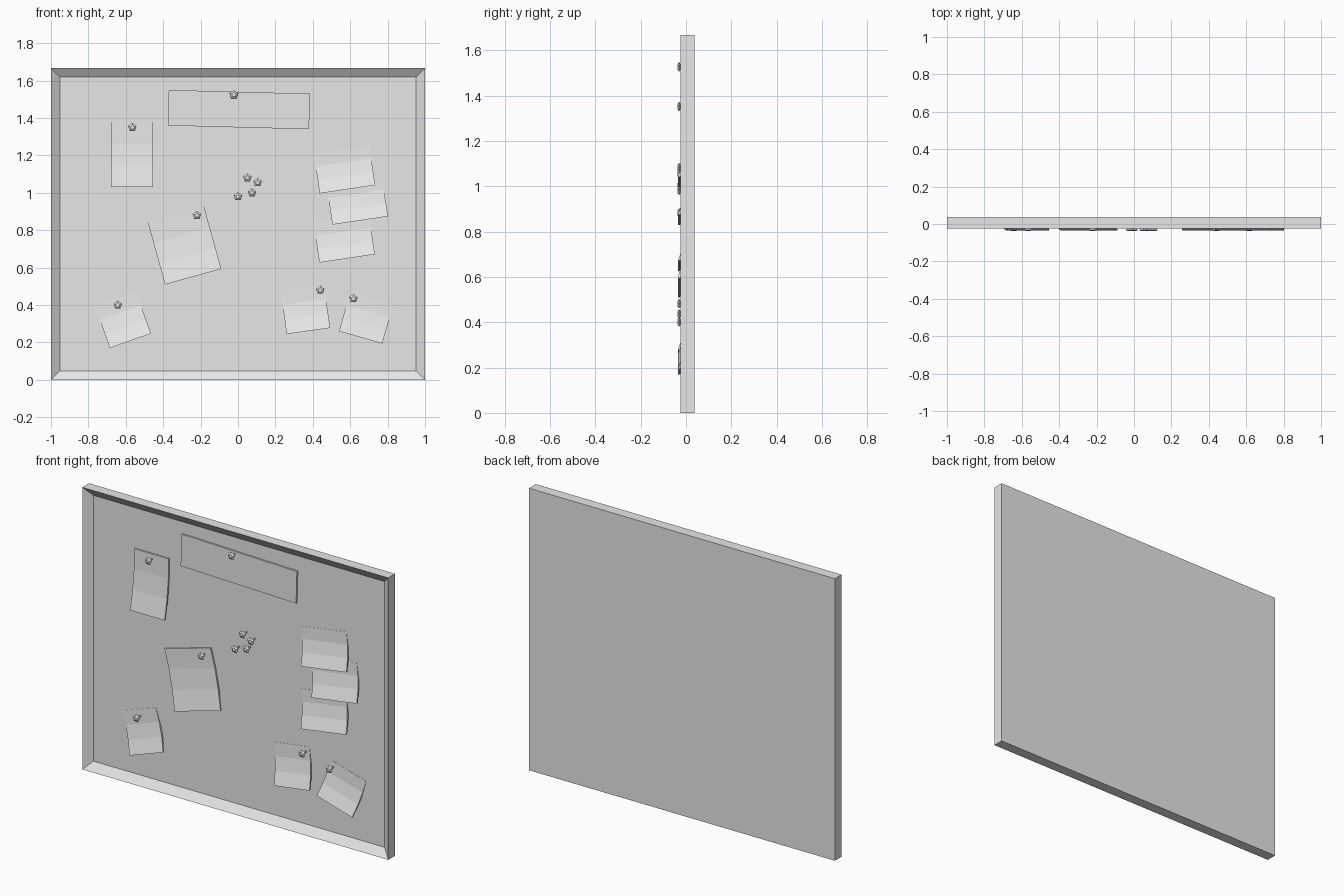
import bpy, bmesh
from math import radians, sin, cos, tau
from mathutils import Matrix, Vector

cube = bpy.data.objects.get("Cube")
if cube:
    bpy.data.objects.remove(cube, do_unlink=True)

grey = bpy.data.materials.new("plain_grey")
grey.use_nodes = True
grey.diffuse_color = (0.8, 0.8, 0.8, 1)
grey.node_tree.nodes["Principled BSDF"].inputs["Base Color"].default_value = (0.8, 0.8, 0.8, 1)

WIDTH, HEIGHT, BORDER = 2.0, 1.667, 0.068
FRONT, FLOOR, BACK = -0.025, 0.01, 0.038


def finish(name, bm, matrix=Matrix()):
    bmesh.ops.recalc_face_normals(bm, faces=bm.faces[:])
    mesh = bpy.data.meshes.new(name)
    bm.to_mesh(mesh)
    bm.free()
    mesh.materials.append(grey)
    obj = bpy.data.objects.new(name, mesh)
    obj.matrix_world = matrix
    bpy.context.collection.objects.link(obj)
    return obj


def loft(name, rings, matrix):
    """Closed solid through a list of equal rings of points."""
    bm = bmesh.new()
    loops = [[bm.verts.new(p) for p in ring] for ring in rings]
    for a, b in zip(loops, loops[1:]):
        for i in range(len(a)):
            j = (i + 1) % len(a)
            bm.faces.new((a[i], a[j], b[j], b[i]))
    bm.faces.new(loops[0])
    bm.faces.new(loops[-1])
    return finish(name, bm, matrix)


# Framed board: a slab whose front is inset and pushed back
bm = bmesh.new()
bmesh.ops.create_cube(bm, size=1)
bmesh.ops.scale(bm, vec=(WIDTH, BACK - FRONT, HEIGHT), verts=bm.verts[:])
bmesh.ops.translate(bm, vec=(0, (BACK + FRONT) / 2, HEIGHT / 2), verts=bm.verts[:])
bm.normal_update()
face = min(bm.faces, key=lambda f: f.calc_center_median().y)
bmesh.ops.inset_region(bm, faces=[face], thickness=BORDER)
bmesh.ops.translate(bm, vec=(0, FLOOR - FRONT, 0), verts=face.verts[:])
finish("framed_board", bm)


# Sheets hang from a flat top and curl forward in three bands
def sheet(name, x, z, width, height, tilt, top, bottom, thick=0.01):
    """x, z is the lower left corner; top and bottom are front depths."""
    rings = []
    for step, curl in enumerate((0, 0.08, 0.42, 1)):
        y = top + (bottom - top) * curl
        level = height * (1 - step / 3)
        rings.append([(0, y, level), (width, y, level),
                      (width, y + thick, level), (0, y + thick, level)])
    place = Matrix.Translation((x, 0, z)) @ Matrix.Rotation(radians(-tilt), 4, "Y")
    return loft(name, rings, place)


sheet("banner", -0.375, 1.36, 0.755, 0.19, -1.5, 0.0, 0.0)
sheet("upper_note", -0.68, 1.03, 0.225, 0.35, 0, 0.002, -0.036)
sheet("large_note", -0.39, 0.51, 0.312, 0.345, 15.5, 0.002, -0.036)

CARD_TOP, CARD_BOTTOM = 0.009, -0.036
cards = [
    ("lower_left_card", -0.685, 0.17, 0.233, 0.24, 19.5),
    ("lower_middle_card", 0.26, 0.245, 0.235, 0.235, 8),
    ("lower_right_card", 0.54, 0.26, 0.24, 0.22, -16),
]
cards += [("stacked_card_%d" % i, x, z, 0.3, 0.215, 8.5)
          for i, (x, z) in enumerate([(0.437, 0.997), (0.505, 0.83), (0.435, 0.627)], 1)]
for card in cards:
    sheet(*card, CARD_TOP, CARD_BOTTOM)


# Five-sided push pins with a bevelled head and a narrow stem
def pin(name, x, z):
    profile = [(-0.038, 0.012), (-0.031, 0.024), (-0.024, 0.013), (-0.02, 0.006), (0.02, 0.005)]
    rings = [[Vector((r * sin(tau * k / 5), y, r * cos(tau * k / 5))) for k in range(5)]
             for y, r in profile]
    return loft(name, rings, Matrix.Translation((x, 0, z)))


pins = {
    "banner_pin": (-0.022, 1.525),
    "upper_note_pin": (-0.565, 1.35),
    "large_note_pin": (-0.22, 0.88),
    "lower_left_pin": (-0.643, 0.4),
    "lower_middle_pin": (0.44, 0.48),
    "lower_right_pin": (0.617, 0.435),
    "spare_pin_1": (0.05, 1.08),
    "spare_pin_2": (0.105, 1.055),
    "spare_pin_3": (0.075, 1.0),
    "spare_pin_4": (0.0, 0.98),
}
for name, (x, z) in pins.items():
    pin(name, x, z)
